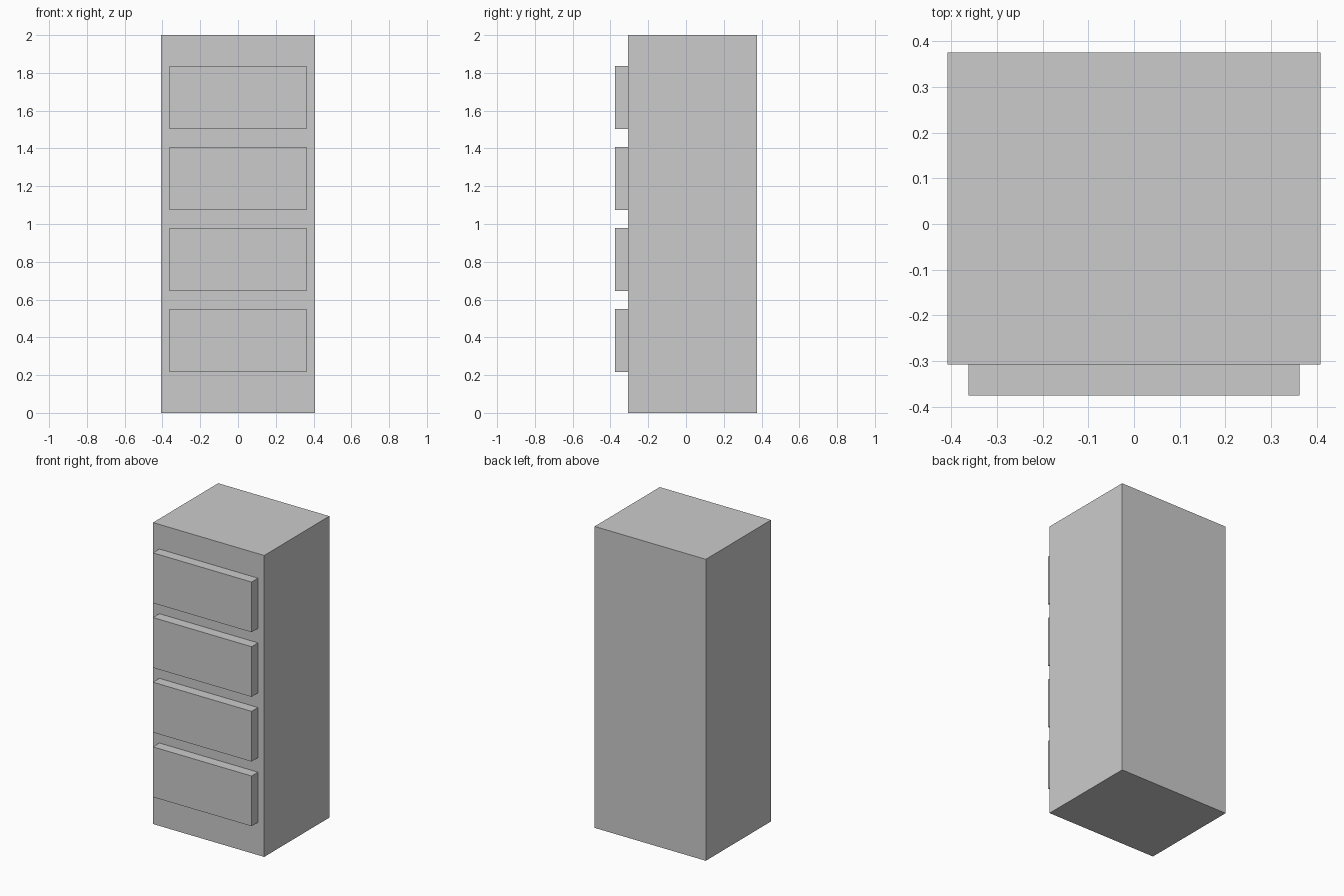
import bpy

if "Cube" in bpy.data.objects:
    bpy.data.objects.remove(bpy.data.objects["Cube"])


def box(name, x, y, z):
    """Add a box spanning the given (min, max) ranges."""
    spans = (x, y, z)
    bpy.ops.mesh.primitive_cube_add(size=1, location=[(a + b) / 2 for a, b in spans])
    obj = bpy.context.object
    obj.name = name
    obj.scale = [b - a for a, b in spans]
    bpy.ops.object.transform_apply(location=False, rotation=False, scale=True)
    return obj


FRONT = -0.308          # cabinet front plane
DRAWER_HEIGHT = 0.333
DRAWER_PITCH = 0.429
FIRST_DRAWER = 0.217

# Cabinet body
box("cabinet_body", (-0.408, 0.408), (FRONT, 0.375), (0, 2))

# Four raised drawer fronts, slightly set into the body
for i in range(4):
    z = FIRST_DRAWER + i * DRAWER_PITCH
    box(f"drawer_front_{i + 1}", (-0.362, 0.362), (-0.375, FRONT + 0.005), (z, z + DRAWER_HEIGHT))
